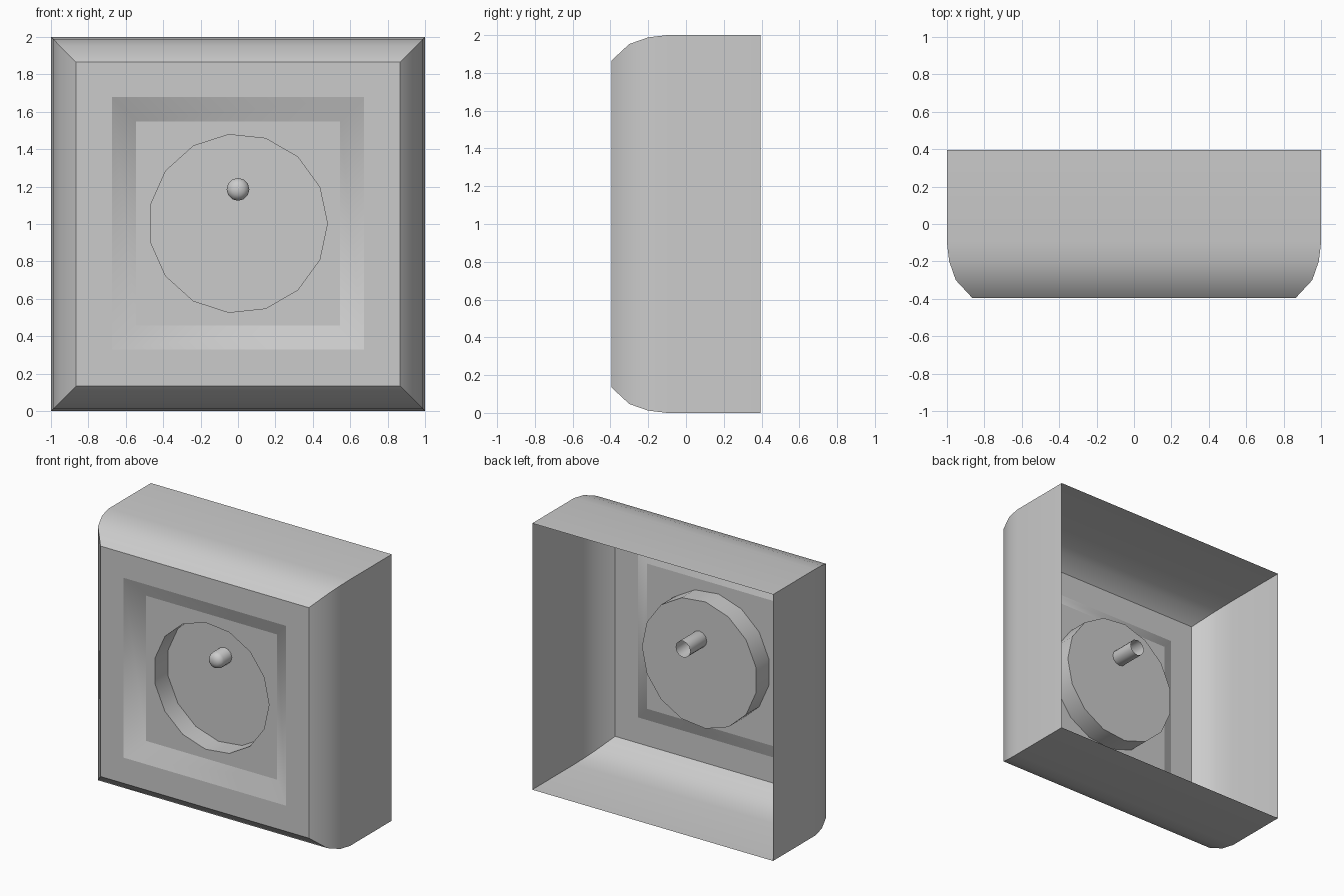
import bpy, bmesh, math

if "Cube" in bpy.data.objects:
    bpy.data.objects.remove(bpy.data.objects["Cube"])

CZ = 1.003           # centre height of the recess and dial
FRONT, RECESS, FLOOR = -0.395, -0.315, -0.16


def square(half, y, cz):
    """Square outline, counter-clockwise seen from the front."""
    return [(sx * half, y, cz + sz * half)
            for sx, sz in ((-1, -1), (1, -1), (1, 1), (-1, 1))]


def circle(r, y, cz, n):
    return [(r * math.cos(2 * math.pi * i / n), y, cz + r * math.sin(2 * math.pi * i / n))
            for i in range(n)]


def finish(name, bm, angle):
    """Smooth-shade, keeping edges above the angle sharp."""
    bm.normal_update()
    for f in bm.faces:
        f.smooth = True
    for e in bm.edges:
        e.smooth = e.calc_face_angle(0) < math.radians(angle)
    mesh = bpy.data.meshes.new(name)
    bm.to_mesh(mesh)
    bm.free()
    obj = bpy.data.objects.new(name, mesh)
    bpy.context.collection.objects.link(obj)
    return obj


def loft(name, rings, cap=False, angle=30):
    """Skin successive outlines with quads, optionally closing the last one."""
    bm = bmesh.new()
    loops = [[bm.verts.new(p) for p in ring] for ring in rings]
    for a, b in zip(loops, loops[1:]):
        n = len(a)
        for i in range(n):
            j = (i + 1) % n
            bm.faces.new((a[i], a[j], b[j], b[i]))
    if cap:
        bm.faces.new(loops[-1])
    return finish(name, bm, angle)


# Housing: open-backed walls curving in towards the front
profile = [(1.0, 0.395), (1.0, -0.10), (0.988, -0.20), (0.953, -0.30), (0.865, FRONT)]
loft("housing", [square(h, y, 1.0) for h, y in profile], angle=40)

# Flat front frame and the sloped square step
loft("front_frame", [square(0.865, FRONT, 1.0), square(0.675, FRONT, CZ)])
loft("recess_slope", [square(0.675, FRONT, CZ), square(0.545, RECESS, CZ)], angle=50)

# Recessed panel with a round opening
bm = bmesh.new()
for ring in (square(0.545, RECESS, CZ), circle(0.478, RECESS, CZ, 15)):
    vs = [bm.verts.new(p) for p in ring]
    for i, v in enumerate(vs):
        bm.edges.new((v, vs[(i + 1) % len(vs)]))
bmesh.ops.triangle_fill(bm, edges=bm.edges[:], use_beauty=True, normal=(0, -1, 0))
bm.normal_update()
for f in bm.faces:
    if f.normal.y > 0:
        f.normal_flip()
finish("recess_panel", bm, 30)

# Round cup, 15 sides
loft("round_cup", [circle(0.478, y, CZ, 15) for y in (RECESS, FLOOR)], cap=True)

# Pin through the cup floor: open at the back, domed at the front
pin = [(0.061, 0.036), (0.061, -0.25), (0.052, -0.272), (0.032, -0.286), (0.012, -0.291)]
loft("pin", [circle(r, y, 1.185, 12) for r, y in pin], cap=True, angle=50)
